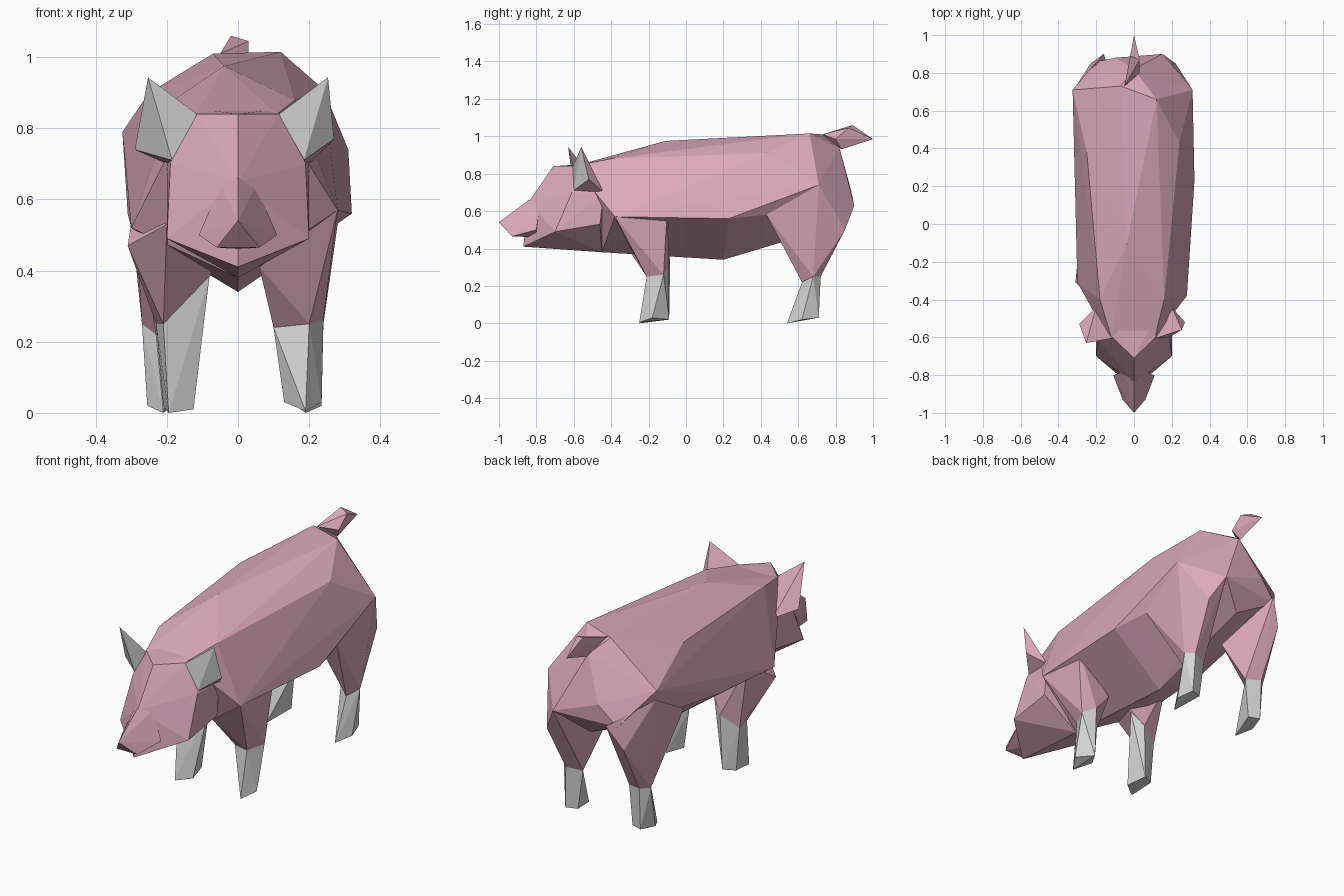
import bpy, bmesh


def material(name, rgb):
    m = bpy.data.materials.new(name)
    m.diffuse_color = (*rgb, 1)
    return m


PINK = material("pink_skin", (0.72, 0.40, 0.50))
GREY = material("pale_grey", (0.66, 0.66, 0.66))


def hull(name, points, mats=(PINK,), rule=None):
    """Faceted solid wrapped around a few corner points."""
    bm = bmesh.new()
    for p in points:
        bm.verts.new(p)
    res = bmesh.ops.convex_hull(bm, input=bm.verts[:])
    junk = {g for g in res["geom_interior"] + res["geom_unused"]
            if isinstance(g, bmesh.types.BMVert)}
    bmesh.ops.delete(bm, geom=list(junk), context="VERTS")
    bmesh.ops.recalc_face_normals(bm, faces=bm.faces[:])
    bm.normal_update()
    if rule:
        for f in bm.faces:
            f.material_index = rule(f)
    me = bpy.data.meshes.new(name)
    bm.to_mesh(me)
    bm.free()
    for m in mats:
        me.materials.append(m)
    ob = bpy.data.objects.new(name, me)
    bpy.context.collection.objects.link(ob)
    return ob


def both(points):
    return [(s * x, y, z) for x, y, z in points for s in ((1, -1) if x else (1,))]


# Torso: spine, upper flank, lower flank, belly, rump
hull("torso", [
    (0.12, 0.66, 1.015), (-0.07, 0.73, 1.01), (-0.04, -0.11, 0.975),
    (0.24, 0.43, 0.91), (-0.25, 0.38, 0.90), (0.16, -0.40, 0.88), (-0.18, -0.40, 0.88),
    (0.11, -0.60, 0.84), (-0.12, -0.60, 0.84),
    (0.31, 0.71, 0.74), (-0.325, 0.71, 0.79),
    (0.32, 0.23, 0.56), (-0.31, 0.15, 0.56), (0.28, 0.43, 0.58), (-0.27, 0.43, 0.58),
    (0.28, -0.10, 0.615), (-0.29, -0.10, 0.60), (0.28, -0.38, 0.57), (-0.30, -0.31, 0.52),
    (0.20, -0.44, 0.70), (-0.21, -0.47, 0.70),
    (0.0, 0.20, 0.34), (0.0, -0.08, 0.38), (0.0, -0.45, 0.38), (0.0, 0.50, 0.43),
    (0.15, 0.90, 0.63), (-0.20, 0.86, 0.62), (-0.10, 0.88, 0.72),
    (0.0, 0.82, 0.94), (0.0, 0.80, 0.52)])

# Head and muzzle
hull("head", both([
    (0.115, -0.60, 0.84), (0, -0.71, 0.84), (0.19, -0.61, 0.70), (0.20, -0.70, 0.49),
    (0, -0.84, 0.65), (0, -0.87, 0.41), (0.20, -0.46, 0.53), (0.20, -0.44, 0.70),
    (0, -0.45, 0.38), (0.15, -0.42, 0.86)]))
hull("snout", both([
    (0, -1.0, 0.54), (0.06, -0.93, 0.465), (0, -0.84, 0.66), (0.11, -0.80, 0.50),
    (0.05, -0.78, 0.64), (0, -0.80, 0.46)]))


# Ears: grey inside facing forward, pink elsewhere
def ear_rule(f):
    return int(f.normal.y < -0.1 and max(v.co.z for v in f.verts) > 0.9)


for side, s, tip_y, outer in (("right", 1, -0.56, (0.27, -0.52, 0.77)),
                              ("left", -1, -0.63, (0.29, -0.53, 0.74))):
    pts = [(0.253, tip_y, 0.943), outer, (0.115, -0.605, 0.84),
           (0.20, -0.44, 0.70), (0.185, -0.60, 0.71)]
    hull(side + "_ear", [(s * x, y, z) for x, y, z in pts], (PINK, GREY), ear_rule)

# Tail flaring to a slanted end
hull("tail", [(-0.05, 0.73, 1.01), (0.03, 0.80, 0.985), (0.0, 0.83, 0.93),
              (-0.02, 0.89, 1.06), (0.03, 0.87, 1.045), (0.0, 1.0, 0.985)])


# Legs: pink upper part, grey lower part
def leg(name, top, knee, foot):
    hull(name + "_upper", top + knee)
    hull(name + "_lower", knee + foot, (GREY,))


leg("front_right_leg",
    [(0.28, -0.10, 0.615), (0.28, -0.38, 0.57), (0.06, -0.30, 0.41), (0.08, -0.10, 0.40)],
    [(0.10, -0.17, 0.24), (0.20, -0.21, 0.25), (0.24, -0.12, 0.26), (0.17, -0.09, 0.30)],
    [(0.13, -0.17, 0.03), (0.19, -0.25, 0.005), (0.235, -0.18, 0.03), (0.18, -0.09, 0.02)])
leg("front_left_leg",
    [(-0.29, -0.10, 0.60), (-0.31, -0.31, 0.47), (-0.20, -0.40, 0.53), (-0.07, -0.12, 0.40)],
    [(-0.21, -0.21, 0.25), (-0.08, -0.12, 0.385), (-0.14, -0.085, 0.31), (-0.23, -0.12, 0.25)],
    [(-0.195, -0.25, 0.0), (-0.125, -0.20, 0.01), (-0.15, -0.09, 0.02), (-0.21, -0.12, 0.02)])

thigh = [(0.31, 0.71, 0.74), (0.28, 0.43, 0.58), (0.15, 0.90, 0.63),
         (0.22, 0.85, 0.50), (0.06, 0.60, 0.45)]
knee = [(0.20, 0.62, 0.22), (0.24, 0.68, 0.25), (0.20, 0.72, 0.25), (0.12, 0.69, 0.24)]
foot = [(0.19, 0.54, 0.0), (0.235, 0.62, 0.02), (0.21, 0.71, 0.03), (0.15, 0.69, 0.03)]
leg("rear_right_leg", thigh, knee, foot)
# The left hind leg stands slightly further out
leg("rear_left_leg", *[[(-x - d, y, z) for x, y, z in part]
                       for part, d in ((thigh, 0.01), (knee, 0.03), (foot, 0.02))])
